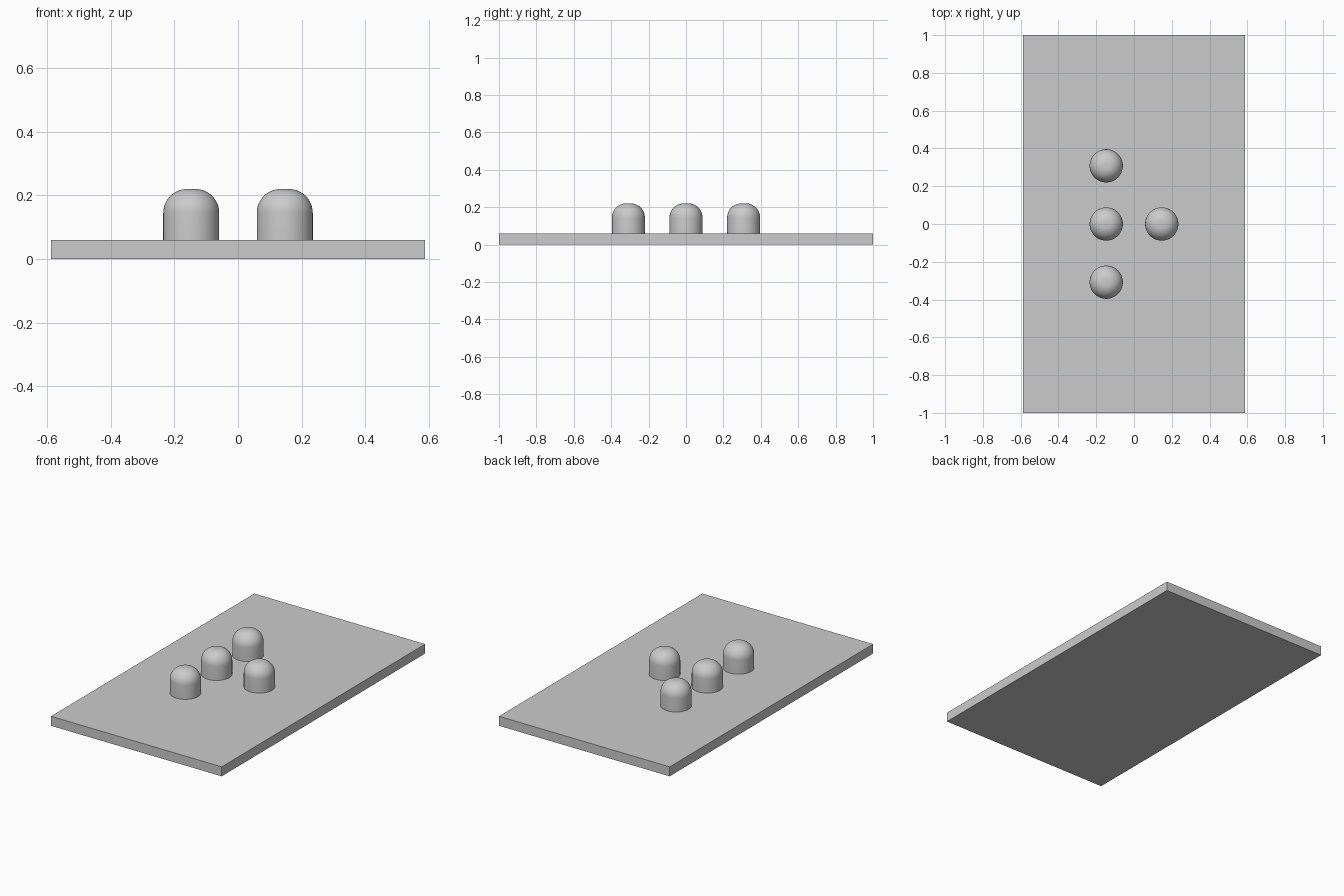
import bpy
import bmesh
from math import sin, cos, pi
from mathutils import Matrix, Vector

default_cube = bpy.data.objects.get("Cube")
if default_cube:
    bpy.data.objects.remove(default_cube, do_unlink=True)

PLATE_SIZE = (1.176, 2.0, 0.059)
STUD_RADIUS = 0.088
STUD_TOP = 0.22
FILLET = 0.075

# Material
grey = bpy.data.materials.new("light grey")
grey.use_nodes = True
colour = (0.6, 0.6, 0.6, 1)
grey.diffuse_color = colour
grey.node_tree.nodes["Principled BSDF"].inputs["Base Color"].default_value = colour


def add_object(name, bm):
    mesh = bpy.data.meshes.new(name)
    bmesh.ops.recalc_face_normals(bm, faces=bm.faces)
    bm.to_mesh(mesh)
    bm.free()
    mesh.materials.append(grey)
    obj = bpy.data.objects.new(name, mesh)
    bpy.context.collection.objects.link(obj)
    return obj


# Base plate
bm = bmesh.new()
bmesh.ops.create_cube(bm, size=1)
bmesh.ops.transform(bm, matrix=Matrix.Diagonal((*PLATE_SIZE, 1)), verts=bm.verts)
bmesh.ops.translate(bm, vec=(0, 0, PLATE_SIZE[2] / 2), verts=bm.verts)
add_object("base_plate", bm)


# Round studs with a filleted top, turned from a half profile
def add_stud(name, x, y):
    core = STUD_RADIUS - FILLET
    profile = [(0, PLATE_SIZE[2]), (STUD_RADIUS, PLATE_SIZE[2])]
    for i in range(13):
        a = i / 12 * pi / 2
        profile.append((core + FILLET * cos(a), STUD_TOP - FILLET + FILLET * sin(a)))
    profile.append((0, STUD_TOP))
    bm = bmesh.new()
    verts = [bm.verts.new((r, 0, z)) for r, z in profile]
    edges = [bm.edges.new(pair) for pair in zip(verts, verts[1:])]
    bmesh.ops.spin(bm, geom=verts + edges, cent=(0, 0, 0), axis=(0, 0, 1),
                   angle=2 * pi, steps=64)
    bmesh.ops.remove_doubles(bm, verts=bm.verts, dist=0.0001)
    stud = add_object(name, bm)
    stud.location = Vector((x, y, 0))
    bpy.ops.object.select_all(action="DESELECT")
    stud.select_set(True)
    bpy.context.view_layer.objects.active = stud
    bpy.ops.object.shade_smooth_by_angle(angle=pi / 6)


for name, x, y in [("front_stud", -0.147, -0.308), ("middle_stud", -0.147, 0),
                   ("back_stud", -0.147, 0.308), ("left_stud", 0.147, 0)]:
    add_stud(name, x, y)
